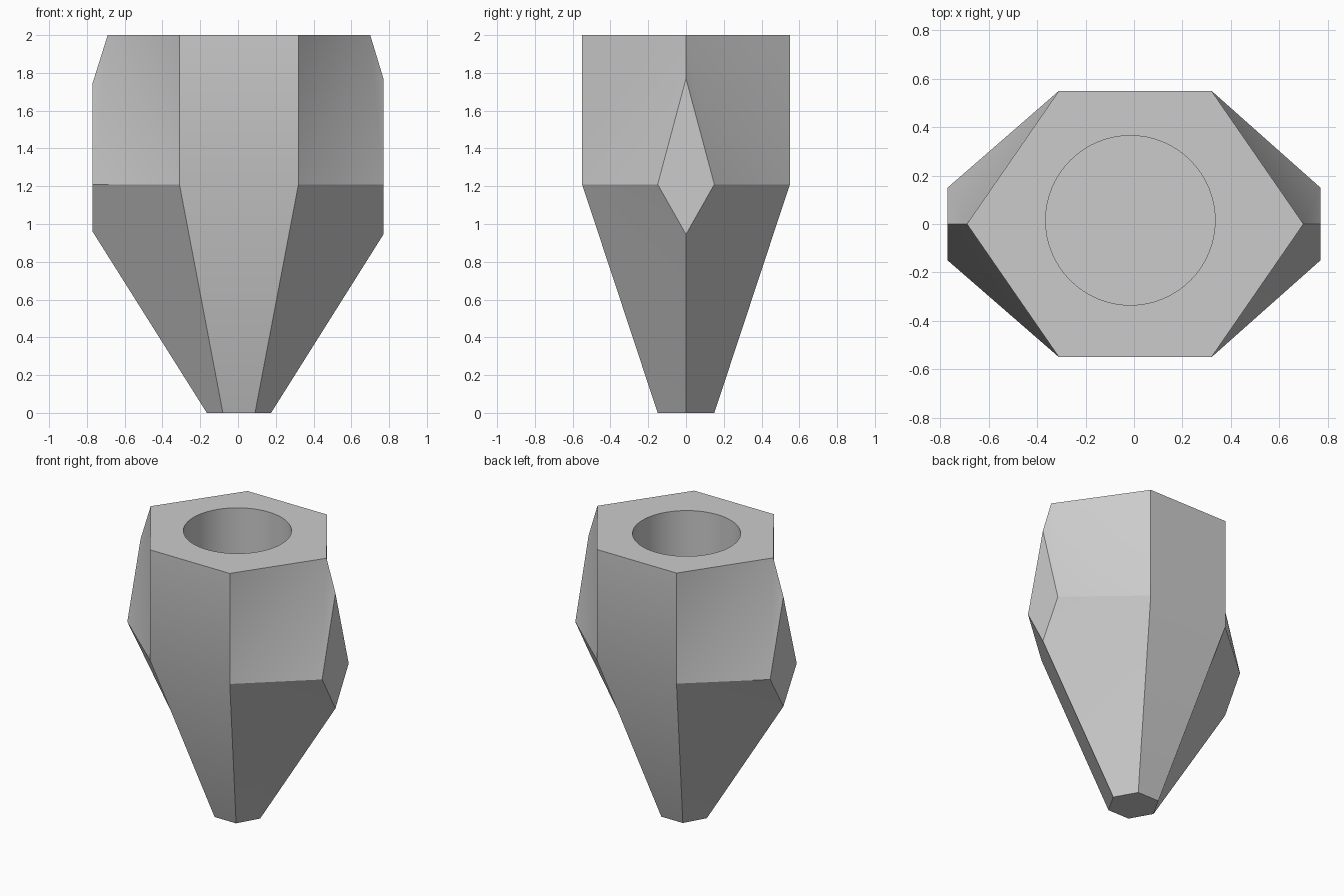
import bpy, bmesh, math

if "Cube" in bpy.data.objects:
    bpy.data.objects.remove(bpy.data.objects["Cube"])

grey = bpy.data.materials.new("plain grey")
grey.diffuse_color = (0.6, 0.6, 0.6, 1)
grey.use_nodes = True
grey.node_tree.nodes["Principled BSDF"].inputs["Base Color"].default_value = grey.diffuse_color

# Hexagonal spike body: x offset, half width of the flat sides
CX, HX, HY, MID = 0.005, 0.315, 0.55, 1.21
bm = bmesh.new()
corners = {}


def side(s, top_x, nub_top, nub_low):
    """One side (s = +1 right, -1 left) with its diamond-shaped nub."""
    v = lambda x, y, z: bm.verts.new((x, y, z))
    top_mid = v(s * top_x, 0, 2)
    nub_hi, nub_lo = v(s * 0.77, 0, nub_top), v(s * 0.77, 0, nub_low)
    tip_mid = v(CX + s * 0.17, 0, 0)
    wings = []
    for t in (1, -1):
        top, mid = v(CX + s * HX, t * HY, 2), v(CX + s * HX, t * HY, MID)
        wing, tip = v(s * 0.77, t * 0.15, MID), v(CX + s * 0.085, t * 0.15, 0)
        bm.faces.new((top, top_mid, mid))
        bm.faces.new((top_mid, nub_hi, wing, mid))
        bm.faces.new((mid, wing, nub_lo))
        bm.faces.new((mid, nub_lo, tip_mid, tip))
        corners[s, t] = (top, mid, tip)
        wings.append(wing)
    bm.faces.new((nub_hi, wings[0], nub_lo, wings[1]))
    return top_mid, tip_mid


top_r, tip_r = side(1, 0.70, 1.77, 0.945)
top_l, tip_l = side(-1, 0.69, 1.745, 0.96)

# Flat front and back
for t in (1, -1):
    r, l = corners[1, t], corners[-1, t]
    bm.faces.new((r[0], r[1], l[1], l[0]))
    bm.faces.new((r[1], r[2], l[2], l[1]))
# Top and tip hexagons
for k, right, left in ((0, top_r, top_l), (2, tip_r, tip_l)):
    bm.faces.new((right, corners[1, 1][k], corners[-1, 1][k],
                  left, corners[-1, -1][k], corners[1, -1][k]))
bmesh.ops.recalc_face_normals(bm, faces=bm.faces)
mesh = bpy.data.meshes.new("spike_body")
bm.to_mesh(mesh)
bm.free()
body = bpy.data.objects.new("spike_body", mesh)
bpy.context.collection.objects.link(body)
mesh.materials.append(grey)

# Round socket cut into the top
FLOOR = 1.1
bpy.ops.mesh.primitive_cylinder_add(vertices=64, radius=0.35, depth=2,
                                    location=(-0.015, 0.015, FLOOR + 1))
cutter = bpy.context.object
cutter.name = "socket_cutter"
cutter.data.materials.append(grey)
cutter.hide_render = True
cutter.display_type = 'WIRE'

bpy.context.view_layer.objects.active = body
cutter.select_set(False)
body.select_set(True)
cut = body.modifiers.new("socket", 'BOOLEAN')
cut.operation, cut.solver, cut.object = 'DIFFERENCE', 'EXACT', cutter
bpy.ops.object.modifier_apply(modifier="socket")
bpy.data.objects.remove(cutter)
bpy.ops.object.shade_smooth_by_angle(angle=math.radians(20))
